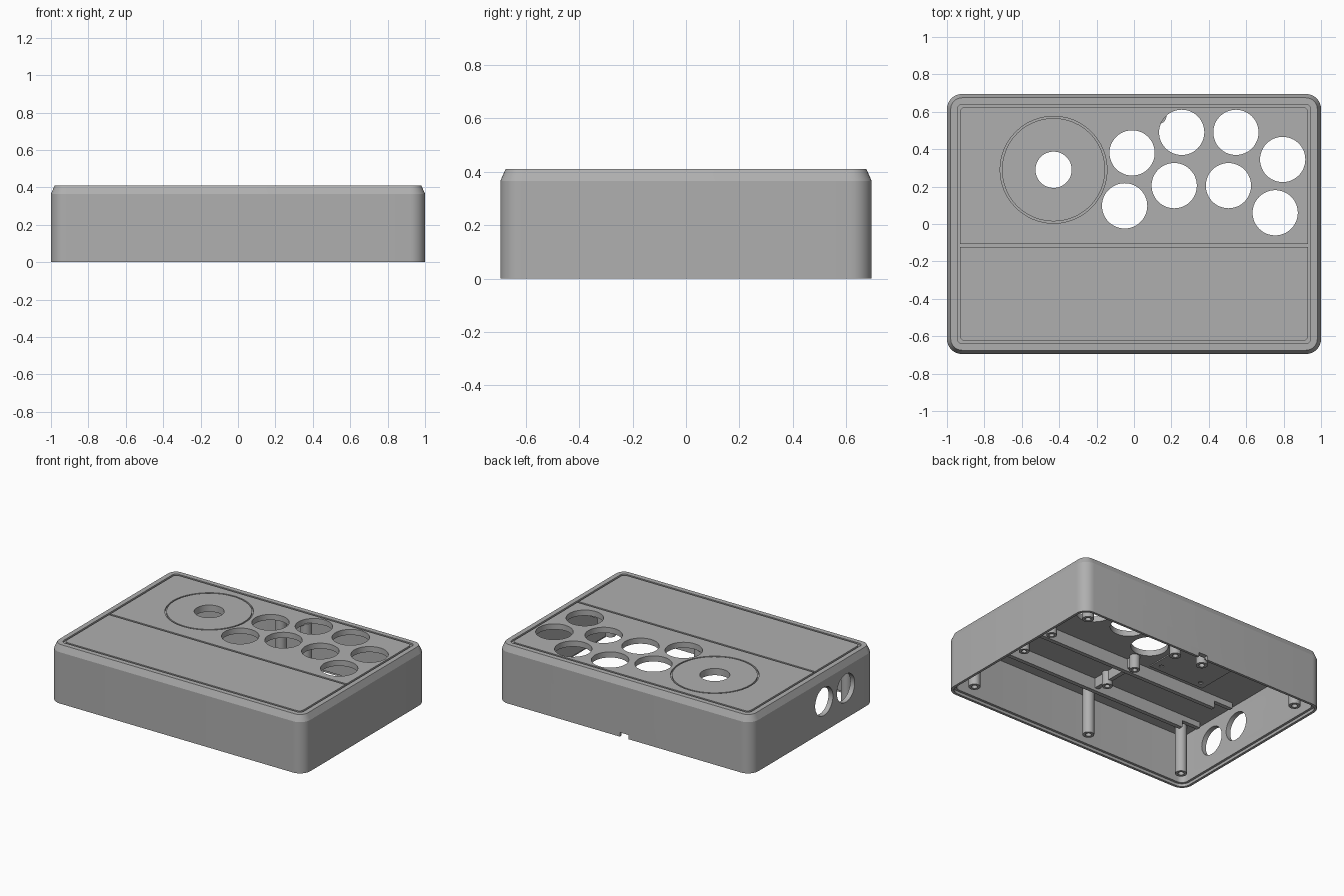
import bpy, bmesh
from math import sin, cos, pi

old = bpy.data.objects.get("Cube")
if old:
    bpy.data.objects.remove(old, do_unlink=True)

GREY = (0.43, 0.43, 0.43, 1)
grey = bpy.data.materials.new("plain grey plastic")
grey.use_nodes = True
grey.diffuse_color = GREY
grey.node_tree.nodes["Principled BSDF"].inputs["Base Color"].default_value = GREY

TOP, UNDER = 0.41, 0.37          # outer and inner height of the lid
WALL = 0.035
HX, HY, CORNER = 1.0, 0.695, 0.08


def rounded_rect(inset, z):
    """Ring of points following the case outline, moved inwards."""
    r = max(CORNER - inset, 0.03)
    x, y = HX - inset - r, HY - inset - r
    ring = []
    for i, (sx, sy) in enumerate([(1, 1), (-1, 1), (-1, -1), (1, -1)]):
        for k in range(9):
            a = (i + k / 8) * pi / 2
            ring.append((sx * x + r * cos(a), sy * y + r * sin(a), z))
    return ring


def circle(x, y, r, z, n=48):
    return [(x + r * cos(2 * pi * k / n), y + r * sin(2 * pi * k / n), z) for k in range(n)]


def loft(name, rings, wrap=False):
    """Skin a stack of rings, capped at both ends or wrapped into a hoop."""
    bm = bmesh.new()
    loops = [[bm.verts.new(p) for p in ring] for ring in rings]
    n = len(loops[0])
    pairs = list(zip(loops, loops[1:]))
    if wrap:
        pairs.append((loops[-1], loops[0]))
    else:
        bm.faces.new(loops[0])
        bm.faces.new(loops[-1])
    for a, b in pairs:
        for i in range(n):
            j = (i + 1) % n
            bm.faces.new((a[i], a[j], b[j], b[i]))
    bmesh.ops.recalc_face_normals(bm, faces=bm.faces)
    mesh = bpy.data.meshes.new(name)
    bm.to_mesh(mesh)
    bm.free()
    mesh.materials.append(grey)
    obj = bpy.data.objects.new(name, mesh)
    bpy.context.scene.collection.objects.link(obj)
    return obj


def box(name, x0, x1, y0, y1, z0, z1):
    return loft(name, [[(x0, y0, z), (x1, y0, z), (x1, y1, z), (x0, y1, z)] for z in (z0, z1)])


def drill(x, y, r, z0, z1):
    return loft("cutter", [circle(x, y, r, z0), circle(x, y, r, z1)])


def hoop(ring_at, outer, inner, floor):
    """Groove cutter between two outlines."""
    high = TOP + 0.05
    return loft("cutter", [ring_at(outer, high), ring_at(outer, floor),
                           ring_at(inner, floor), ring_at(inner, high)], wrap=True)


def cut(target, cutters):
    for c in cutters:
        c.hide_render = True
        mod = target.modifiers.new("cut", "BOOLEAN")
        mod.operation, mod.solver, mod.object = "DIFFERENCE", "EXACT", c
    bpy.context.view_layer.update()
    graph = bpy.context.evaluated_depsgraph_get()
    mesh = bpy.data.meshes.new_from_object(target.evaluated_get(graph))
    target.modifiers.clear()
    target.data = mesh
    for c in cutters:
        bpy.data.objects.remove(c, do_unlink=True)


def smooth(obj):
    bpy.ops.object.select_all(action="DESELECT")
    obj.select_set(True)
    bpy.context.view_layer.objects.active = obj
    bpy.ops.object.shade_smooth_by_angle(angle=pi / 9)


# Case body: rounded block with a steep chamfer round the lid
case = loft("case_shell", [rounded_rect(0, 0), rounded_rect(0, 0.365), rounded_rect(0.02, TOP)])

# Hollow inside, with a stepped lip for the base plate
cutters = [
    loft("cutter", [rounded_rect(WALL, -0.1), rounded_rect(WALL, UNDER)]),
    loft("cutter", [rounded_rect(0.018, -0.1), rounded_rect(0.018, 0.02)]),
]

# Stick hole and eight button holes
STICK = (-0.43, 0.29)
BUTTONS = [(-0.01, 0.38), (0.255, 0.49), (0.545, 0.49), (0.795, 0.345),
           (-0.05, 0.097), (0.215, 0.205), (0.505, 0.205), (0.755, 0.06)]
cutters.append(drill(*STICK, 0.097, 0.3, 0.5))
cutters += [drill(x, y, 0.121, 0.3, 0.5) for x, y in BUTTONS]

# Shallow grooves: border, divider and stick circle
FLOOR = TOP - 0.012
DIVIDER = -0.115
cutters += [
    hoop(rounded_rect, 0.055, 0.069, FLOOR),
    hoop(lambda r, z: circle(*STICK, r, z), 0.286, 0.276, FLOOR),
    box("cutter", -0.938, 0.938, DIVIDER - 0.007, DIVIDER + 0.007, FLOOR, TOP + 0.04),
]

# Two round holes in one side wall and a cable notch at the back
for y in (-0.37, -0.125):
    rings = [[(x, y + v, 0.215 + u) for u, v, _ in circle(0, 0, 0.1, 0)] for x in (-1.1, -0.9)]
    cutters.append(loft("cutter", rings))
cutters.append(box("cutter", -0.035, 0.035, 0.6, 0.8, -0.1, 0.03))
cut(case, cutters)
smooth(case)


# Screw posts hanging from the lid, each with a pilot hole
def post(name, x, y, z, r=0.038):
    smooth(loft(name, [circle(x, y, r, UNDER + 0.01, 24), circle(x, y, r, z, 24),
                       circle(x, y, r * 0.5, z, 24), circle(x, y, r * 0.5, z + 0.06, 24)]))


for side, x in (("right", -0.87), ("left", 0.87)):
    for end, y in (("front", -0.565), ("back", 0.575)):
        post(f"{end}_{side}_post", x, y, 0.02)
post("front_middle_post", -0.09, -0.565, 0.02)
post("back_middle_post", -0.075, 0.59, 0.02)
post("back_cable_post", 0.135, 0.575, 0.02)
for side, x in (("right", -0.06), ("left", 0.64)):
    for end, y in (("front", -0.34), ("back", -0.065)):
        post(f"{end}_{side}_board_post", x, y, 0.27, 0.034)

# Stiffening ribs under the lid, shallower towards their ends
for name, y in (("front_rib", -0.46), ("middle_rib", -0.135)):
    box(name, -0.93, 0.93, y - 0.015, y + 0.015, 0.33, UNDER + 0.01)
    box(name + "_deep", -0.78, 0.78, y - 0.015, y + 0.015, 0.28, UNDER + 0.01)
box("cross_rib", -0.075, -0.045, -0.46, -0.05, 0.3, UNDER + 0.01)

# Thin stick mounting plate with four screw holes
sx, sy = STICK
plate = box("stick_mount_plate", sx - 0.22, sx + 0.22, sy - 0.38, sy + 0.36, UNDER - 0.008, UNDER + 0.004)
holes = [drill(sx + dx, sy + dy, 0.015, 0.3, 0.45) for dx in (-0.165, 0.165) for dy in (-0.33, 0.32)]
holes.append(drill(sx, sy, 0.097, 0.3, 0.45))
holes += [drill(x, y, 0.121, 0.3, 0.45) for x, y in BUTTONS if x < 0]
cut(plate, holes)
